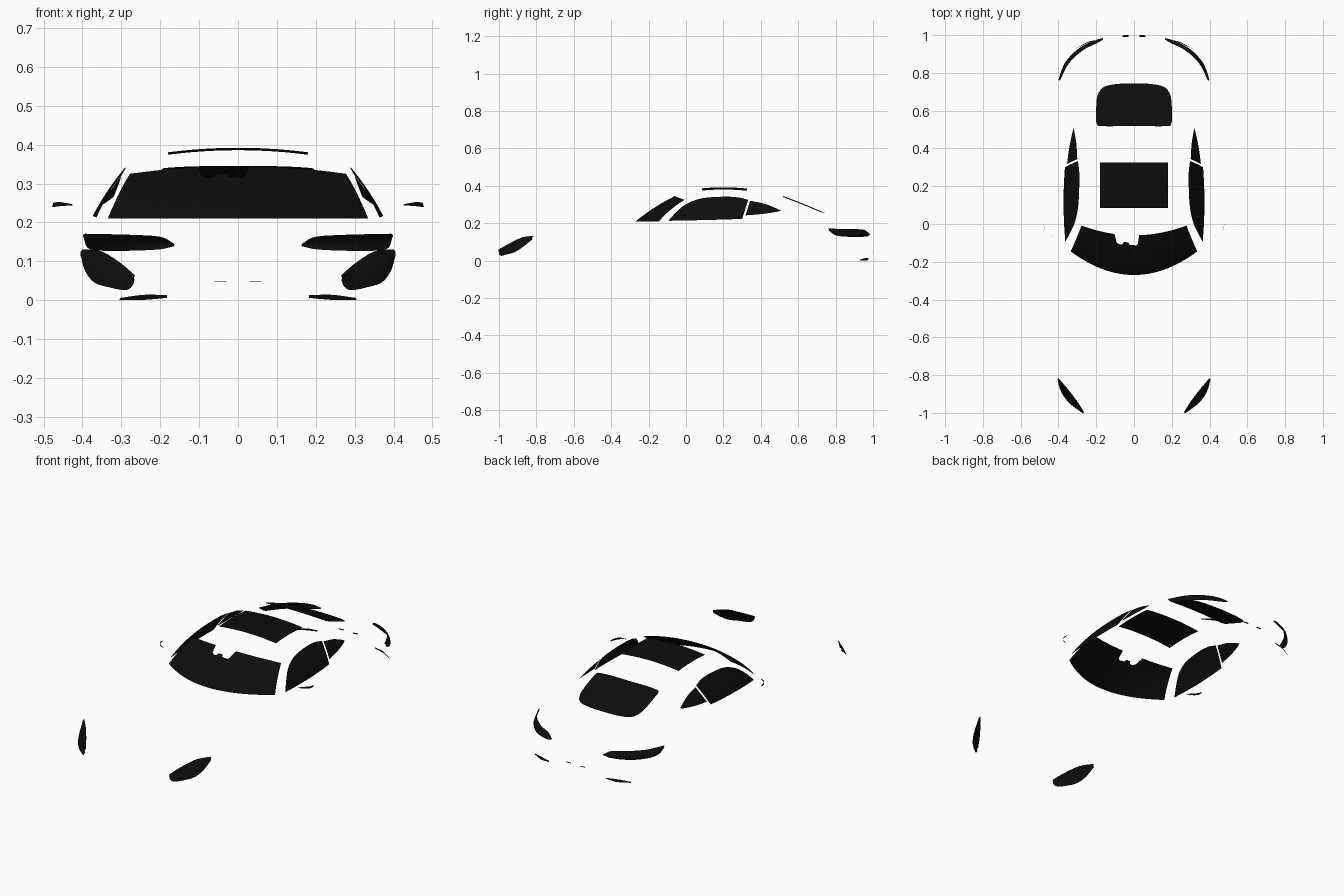
import bpy
from mathutils import Vector

cube = bpy.data.objects.get("Cube")
if cube:
    bpy.data.objects.remove(cube, do_unlink=True)

glass = bpy.data.materials.new("black_glass")
glass.use_nodes = True
glass.diffuse_color = (0.004, 0.004, 0.004, 1)
glass.node_tree.nodes["Principled BSDF"].inputs["Base Color"].default_value = glass.diffuse_color


def smooth(points, count=28):
    """Even samples of a smooth curve through a few points."""
    p = [Vector(q) for q in points]
    t = [0.0]
    for a, b in zip(p, p[1:]):
        t.append(t[-1] + (b - a).length)
    last = len(p) - 1
    tan = []
    for i in range(len(p)):
        a, b = max(i - 1, 0), min(i + 1, last)
        tan.append((p[b] - p[a]) / (t[b] - t[a]))
    out = []
    for k in range(count + 1):
        s = t[-1] * k / count
        i = max(j for j in range(last) if t[j] <= s + 1e-9)
        h = t[i + 1] - t[i]
        u = (s - t[i]) / h
        out.append(p[i] * (1 + 2 * u) * (1 - u) ** 2 + tan[i] * h * u * (1 - u) ** 2
                   + p[i + 1] * u * u * (3 - 2 * u) + tan[i + 1] * h * u * u * (u - 1))
    return out


def sheet(name, lower, upper, place=None, bulge=0, side=1, rows=6):
    """Thin curved panel spanning two edge curves."""
    verts = []
    for a, b in zip(lower, upper):
        for r in range(rows + 1):
            v = r / rows
            q = Vector(a).lerp(Vector(b), v)
            q = Vector(place(*q)) if place else q
            q += Vector((q.x, q.y, 0)).normalized() * bulge * 4 * v * (1 - v)
            verts.append(Vector((q.x * side, q.y, q.z)))
    n = rows + 1
    faces = [(c * n + r, c * n + n + r, c * n + n + r + 1, c * n + r + 1)
             for c in range(len(lower) - 1) for r in range(rows)]
    # Face the panel away from the middle of the car
    mid = faces[len(faces) // 2]
    normal = (verts[mid[2]] - verts[mid[0]]).cross(verts[mid[3]] - verts[mid[1]])
    if normal.dot(verts[mid[0]] - Vector((0, 0.15, -0.2))) < 0:
        faces = [f[::-1] for f in faces]
    mesh = bpy.data.meshes.new(name)
    mesh.from_pydata(verts, [], faces)
    mesh.materials.append(glass)
    mesh.shade_smooth()
    obj = bpy.data.objects.new(name, mesh)
    bpy.context.collection.objects.link(obj)


# Windscreen, with a sensor notch in its top edge
def windscreen(u, v):
    low = Vector((0.335 * u, -0.27 + 0.125 * u * u, 0.21))
    top = Vector((0.278 * u, -0.06 + 0.052 * u * u, 0.345 - 0.02 * u * u))
    return low.lerp(top, v) + Vector((0, -0.004, 0.006)) * 4 * v * (1 - v)


notch = {-0.37: 1, -0.32: 0.8, -0.26: 0.76, -0.21: 0.77, -0.19: 0.83,
         -0.1: 0.83, -0.08: 0.77, 0.04: 0.76, 0.07: 0.8, 0.1: 1}
columns = {i / 14: 1 for i in range(-14, 15) if not -0.37 < i / 14 < 0.1}
columns.update(notch)
us = sorted(columns)
sheet("windscreen", [(u, 0) for u in us], [(u, columns[u]) for u in us], windscreen)

# Roof panel
sheet("roof_panel", smooth([(-0.18, 0.085), (0.18, 0.085)]),
      smooth([(-0.18, 0.325), (0.18, 0.325)]),
      lambda x, y: (x, y, 0.392 - 0.36 * x * x - 0.4 * (y - 0.2) ** 2))

# Rear window with rounded rear corners
sheet("rear_window",
      smooth([(-0.2, 0.54), (-0.19, 0.52), (0, 0.52), (0.19, 0.52), (0.2, 0.54)], 60),
      smooth([(-0.2, 0.62), (-0.193, 0.68), (-0.165, 0.722), (-0.1, 0.74), (0, 0.745),
              (0.1, 0.74), (0.165, 0.722), (0.193, 0.68), (0.2, 0.62)], 60),
      lambda x, y: (x, y, 0.347 - 0.36 * (y - 0.515) - 0.2 * (y - 0.515) ** 2 - 0.15 * x * x))


# Side glass leans inward and curves along the cabin
def side_glass(y, z):
    d = z - 0.21
    return 0.377 - 0.5 * d - 1.2 * d * d - 0.2 * (y - 0.15) ** 2, y, z


for label, s in (("left", 1), ("right", -1)):
    sheet(label + "_door_window",
          smooth([(-0.092, 0.213), (0.1, 0.217), (0.3, 0.223)]),
          smooth([(-0.09, 0.218), (-0.05, 0.262), (0, 0.302), (0.08, 0.332),
                  (0.2, 0.342), (0.28, 0.338), (0.333, 0.325)]),
          side_glass, side=s)
    sheet(label + "_quarter_window",
          smooth([(0.318, 0.242), (0.41, 0.25), (0.49, 0.262), (0.505, 0.267)]),
          smooth([(0.343, 0.32), (0.42, 0.304), (0.48, 0.281), (0.505, 0.269)]),
          side_glass, side=s)
    sheet(label + "_headlight",
          smooth([(0.266, -0.998, 0.052), (0.272, -1, 0.036), (0.288, -0.99, 0.026),
                  (0.335, -0.955, 0.034), (0.37, -0.915, 0.046),
                  (0.393, -0.87, 0.075), (0.405, -0.82, 0.115)]),
          smooth([(0.265, -0.995, 0.064), (0.3, -0.94, 0.094), (0.345, -0.88, 0.123),
                  (0.375, -0.845, 0.13), (0.4, -0.815, 0.131)]),
          bulge=0.006, side=s)
    sheet(label + "_tail_light",
          smooth([(0.163, 0.978, 0.139), (0.2, 0.972, 0.131), (0.29, 0.93, 0.127),
                  (0.36, 0.86, 0.128), (0.388, 0.8, 0.136), (0.397, 0.76, 0.163)]),
          smooth([(0.163, 0.977, 0.144), (0.195, 0.958, 0.162), (0.27, 0.92, 0.168),
                  (0.345, 0.85, 0.17), (0.393, 0.757, 0.171)]),
          bulge=0.008, side=s)
    # Low reflector in the rear bumper
    sheet(label + "_rear_reflector",
          smooth([(0.182, 0.975, 0.006), (0.24, 0.965, 0.001), (0.305, 0.93, 0)]),
          smooth([(0.182, 0.975, 0.013), (0.24, 0.96, 0.014), (0.303, 0.93, 0.006)]), side=s)
    # Small lamp above the number plate
    sheet(label + "_plate_lamp",
          smooth([(0.03, 0.99, 0.047), (0.06, 0.99, 0.047)], 4),
          smooth([(0.03, 1, 0.048), (0.06, 0.999, 0.048)], 4), side=s, rows=1)
    # Turn signal strip wrapping the door mirror
    sheet(label + "_mirror_signal",
          smooth([(0.425, -0.066, 0.244), (0.455, -0.05, 0.242), (0.474, -0.025, 0.24),
                  (0.478, 0, 0.241)]),
          smooth([(0.427, -0.065, 0.247), (0.455, -0.05, 0.252), (0.473, -0.025, 0.251),
                  (0.476, 0, 0.248)]), side=s, rows=2)
